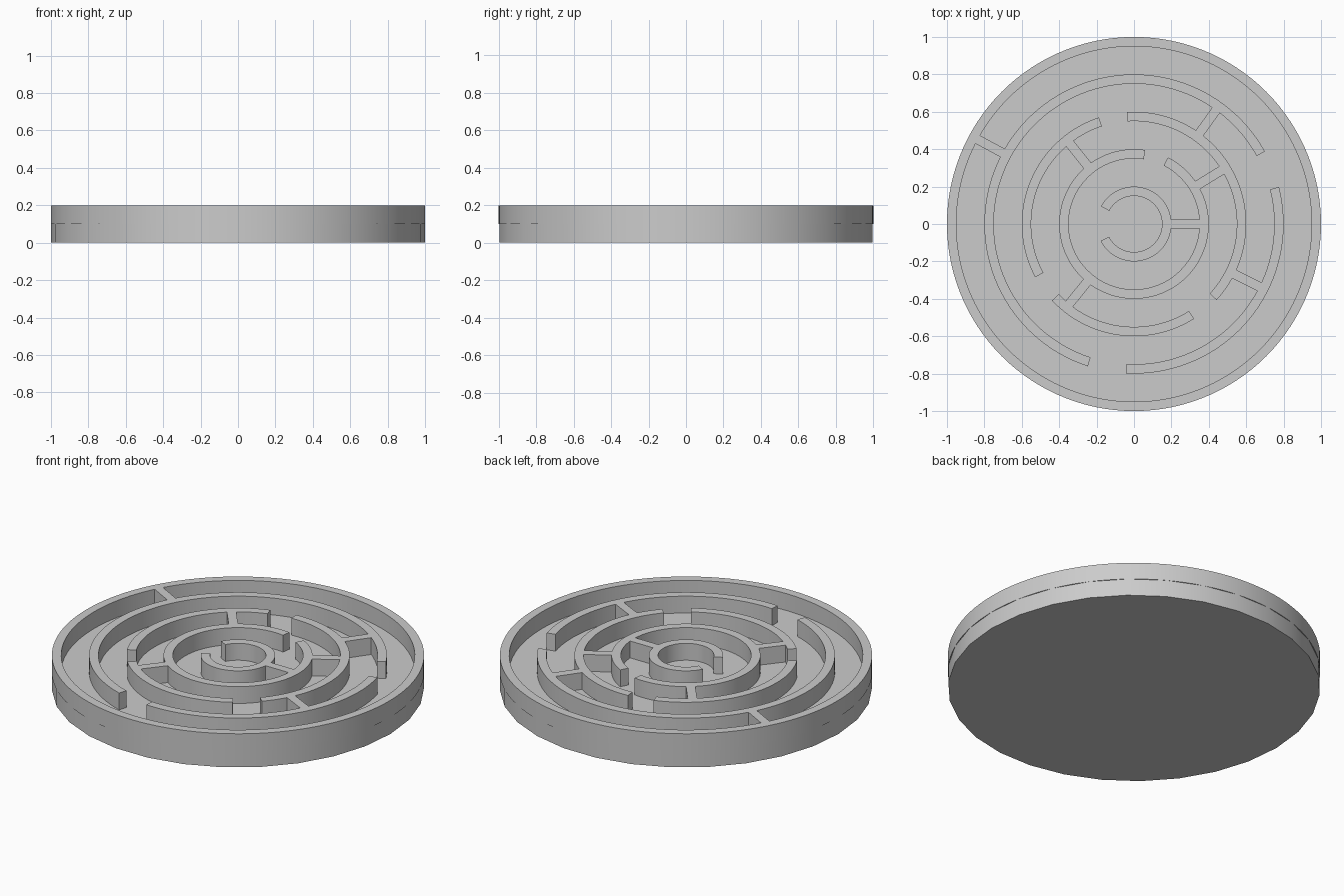
import bpy, bmesh
from math import cos, sin, radians, ceil

if "Cube" in bpy.data.objects:
    bpy.data.objects.remove(bpy.data.objects["Cube"])

T = 0.05              # wall thickness
Z0, Z1 = 0.1, 0.2     # wall bottom and top


def make_object(name, bm):
    bmesh.ops.recalc_face_normals(bm, faces=bm.faces)
    mesh = bpy.data.meshes.new(name)
    bm.to_mesh(mesh)
    bm.free()
    ob = bpy.data.objects.new(name, mesh)
    bpy.context.collection.objects.link(ob)
    return ob


def activate(ob):
    bpy.ops.object.select_all(action='DESELECT')
    ob.select_set(True)
    bpy.context.view_layer.objects.active = ob


def add_arc(bm, r, a0, a1):
    """Curved wall with outer radius r from a0 to a1 degrees."""
    full = a1 - a0 >= 360
    n = ceil((a1 - a0) / 3)
    rows = []
    for i in range(n if full else n + 1):
        a = radians(a0 + (a1 - a0) * i / n)
        rows.append([bm.verts.new((q * cos(a), q * sin(a), z))
                     for q, z in ((r - T, Z0), (r, Z0), (r, Z1), (r - T, Z1))])
    pairs = list(zip(rows, rows[1:])) + ([(rows[-1], rows[0])] if full else [])
    for p, q in pairs:
        for k in range(4):
            m = (k + 1) % 4
            bm.faces.new((p[k], p[m], q[m], q[k]))
    if not full:
        bm.faces.new(rows[0])
        bm.faces.new(rows[-1])


def add_spoke(bm, angle, r0, r1):
    """Straight radial wall, ends buried in the rings it joins."""
    a = radians(angle)
    c, s, h = cos(a), sin(a), T / 2
    foot = [(r0, -h), (r1, -h), (r1, h), (r0, h)]
    lo, hi = [[bm.verts.new((u * c - v * s, u * s + v * c, z)) for u, v in foot]
              for z in (Z0, Z1)]
    bm.faces.new(lo)
    bm.faces.new(hi)
    for k in range(4):
        m = (k + 1) % 4
        bm.faces.new((lo[k], lo[m], hi[m], hi[k]))


# round floor plate
bm = bmesh.new()
rim = [bm.verts.new((cos(radians(12 * i)), sin(radians(12 * i)), 0)) for i in range(30)]
face = bm.faces.new(rim)
top = bmesh.ops.extrude_face_region(bm, geom=[face])["geom"]
bmesh.ops.translate(bm, vec=(0, 0, Z0), verts=[v for v in top if isinstance(v, bmesh.types.BMVert)])
floor = make_object("floor_plate", bm)

# ring walls: outer radius and the wall spans between gaps
bm = bmesh.new()
for r, spans in ((0.2, [(-153, 152)]),
                 (0.4, [(81.4, 423)]),
                 (0.6, [(-42.6, 93.6), (108.2, 208.3), (223, 302.3)]),
                 (0.8, [(29, 252), (267, 374.3)]),
                 (1.0, [(0, 360)])):
    for a0, a1 in spans:
        add_arc(bm, r, a0, a1)
walls = make_object("maze_walls", bm)

# radial walls, each joining a ring to the next one out
bm = bmesh.new()
for angle, inner in ((0, 0.2), (31.5, 0.4), (128.6, 0.4), (231, 0.4),
                     (54.2, 0.6), (-26.6, 0.6), (151.6, 0.8)):
    add_spoke(bm, angle, inner - T / 2, inner + 0.2 - T / 2)
spokes = make_object("radial_walls", bm)

# merge radial walls into the rings
activate(walls)
mod = walls.modifiers.new("merge", 'BOOLEAN')
mod.operation = 'UNION'
mod.solver = 'EXACT'
mod.object = spokes
bpy.ops.object.modifier_apply(modifier=mod.name)
bpy.data.objects.remove(spokes)

for ob in (floor, walls):
    activate(ob)
    bpy.ops.object.shade_smooth_by_angle(angle=radians(30))
